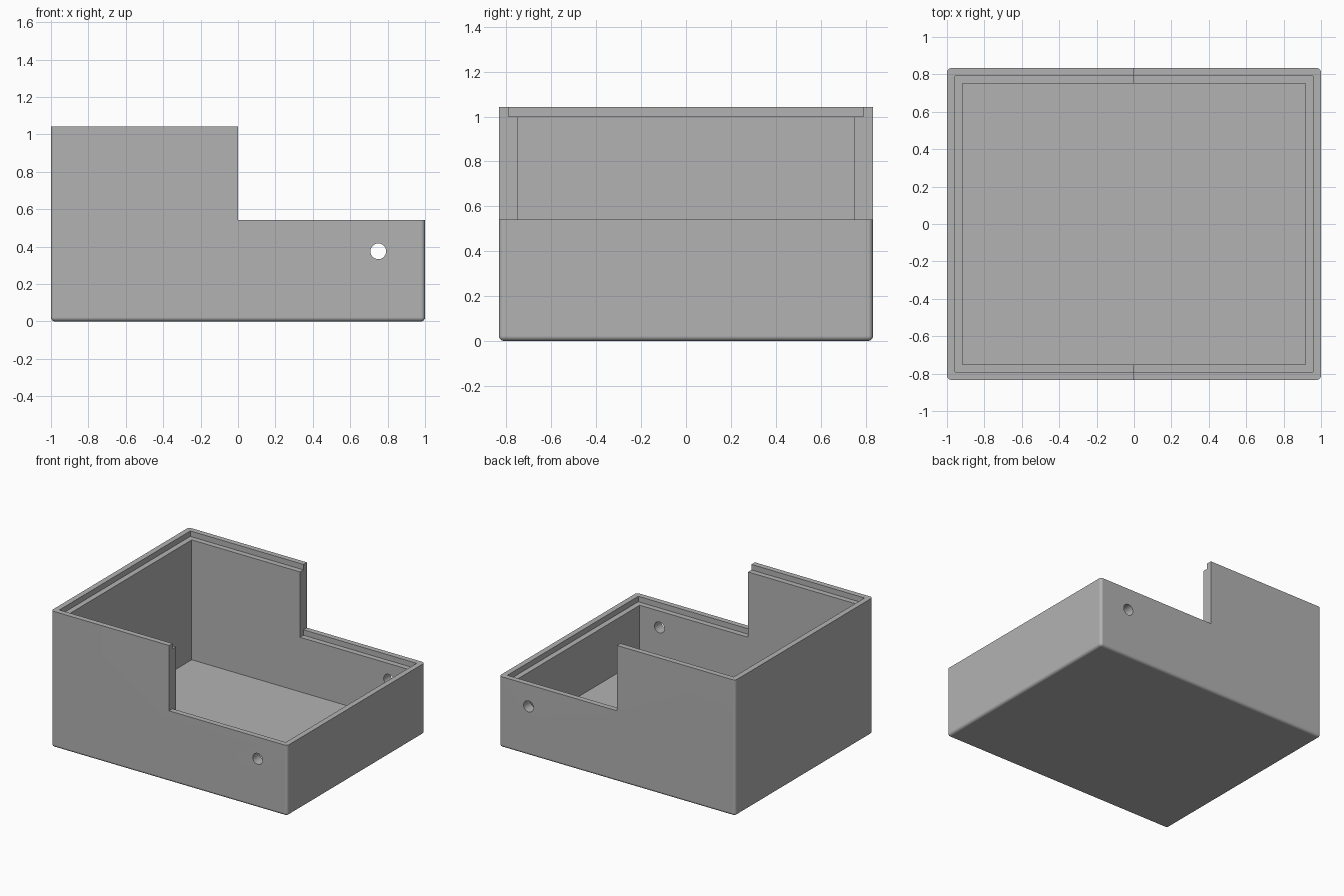
import bpy, bmesh, math
from mathutils import Matrix, Vector

cube = bpy.data.objects.get("Cube")
if cube:
    bpy.data.objects.remove(cube, do_unlink=True)

# Overall proportions
HX, HY, HEIGHT = 1.0, 0.833, 1.042
LOW = 0.542
WALL, LIP, FILLET = 0.083, 0.0417, 0.022
HOLE_X, HOLE_Z, HOLE_R = 0.75, 0.375, 0.042

grey = bpy.data.materials.new("plain grey")
grey.use_nodes = True
grey.diffuse_color = (0.45, 0.45, 0.45, 1)
grey.node_tree.nodes["Principled BSDF"].inputs["Base Color"].default_value = grey.diffuse_color


def to_object(name, bm):
    mesh = bpy.data.meshes.new(name)
    bm.to_mesh(mesh)
    bm.free()
    mesh.materials.append(grey)
    obj = bpy.data.objects.new(name, mesh)
    bpy.context.collection.objects.link(obj)
    return obj


def box_mesh(low, high):
    low, high = Vector(low), Vector(high)
    bm = bmesh.new()
    matrix = Matrix.Translation((low + high) / 2) @ Matrix.Diagonal((*(high - low), 1))
    bmesh.ops.create_cube(bm, size=1, matrix=matrix)
    return bm


def cut(target, bm):
    cutter = to_object("cutter", bm)
    cutter.hide_render = True
    mod = target.modifiers.new("cut", "BOOLEAN")
    mod.operation, mod.solver, mod.object = "DIFFERENCE", "EXACT", cutter
    bpy.ops.object.modifier_apply(modifier=mod.name)
    bpy.data.objects.remove(cutter, do_unlink=True)


# Solid block with rounded upright and bottom edges
bm = box_mesh((-HX, -HY, 0), (HX, HY, HEIGHT))
rounded = [e for e in bm.edges if min(v.co.z for v in e.verts) < 0.01]
bmesh.ops.bevel(bm, geom=rounded, offset=FILLET, segments=6, profile=0.5, affect="EDGES")
case = to_object("open_case", bm)
bpy.ops.object.select_all(action="DESELECT")
case.select_set(True)
bpy.context.view_layer.objects.active = case

# Hollow interior
ix, iy = HX - WALL, HY - WALL
cut(case, box_mesh((-ix, -iy, WALL), (ix, iy, 2)))

# Stepped rim on the tall half and on the low half
lx, ly = HX - LIP, HY - LIP
cut(case, box_mesh((-lx, -ly, HEIGHT - LIP), (lx, ly, 2)))
cut(case, box_mesh((0, -ly, LOW - LIP), (lx, ly, LOW + LIP)))

# Lowered half
cut(case, box_mesh((0, -2, LOW), (2, 2, 2)))

# Round holes through the front and back walls
bm = bmesh.new()
turn = Matrix.Translation((HOLE_X, 0, HOLE_Z)) @ Matrix.Rotation(math.pi / 2, 4, "X")
bmesh.ops.create_cone(bm, cap_ends=True, segments=40, radius1=HOLE_R,
                      radius2=HOLE_R, depth=3, matrix=turn)
cut(case, bm)

# Smooth fillets and holes, flat walls
bpy.ops.object.shade_smooth_by_angle(angle=math.radians(30))
weighted = case.modifiers.new("flat walls", "WEIGHTED_NORMAL")
weighted.keep_sharp = True
